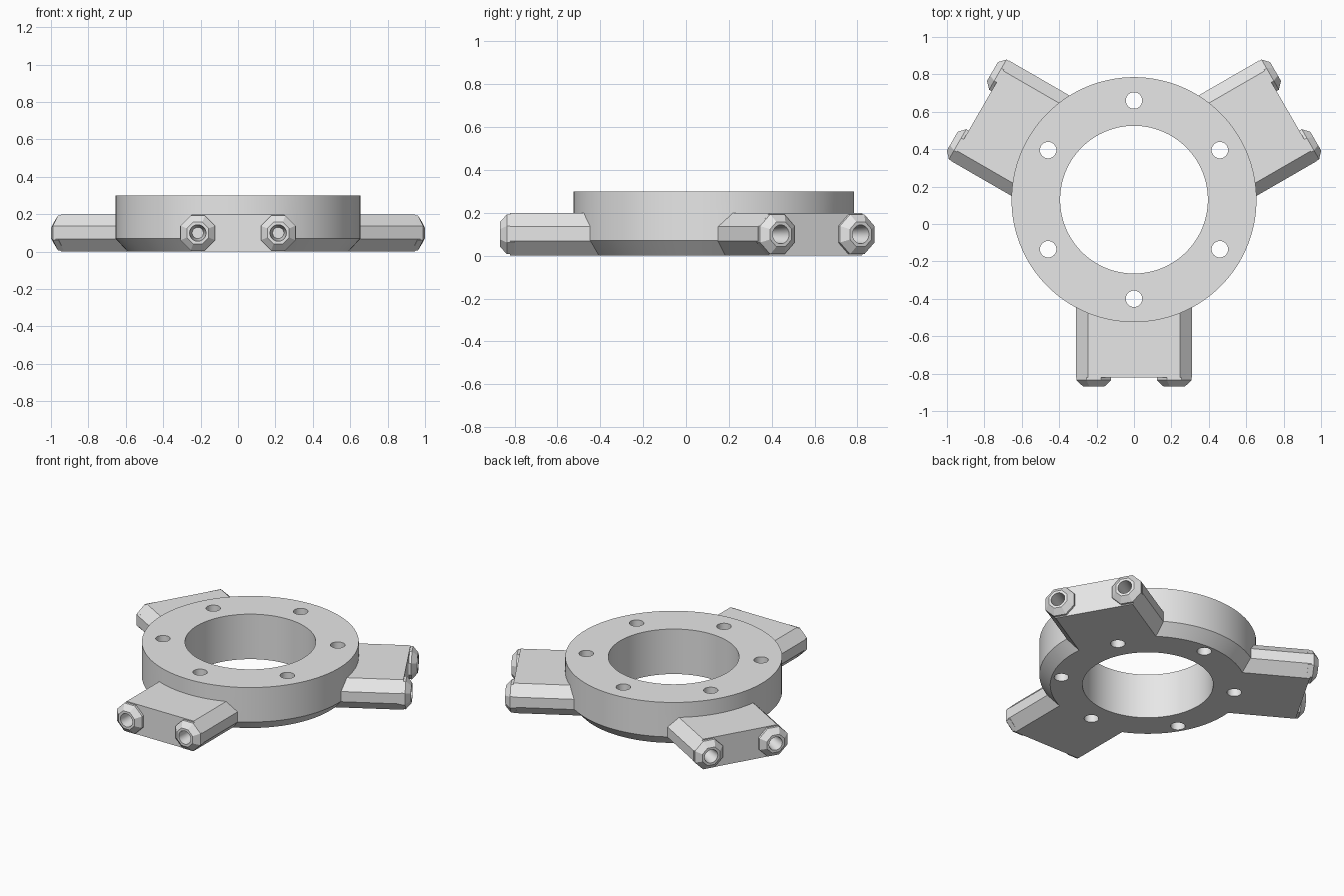
import bpy, bmesh
from math import pi, cos
from mathutils import Matrix, Vector

cube = bpy.data.objects.get("Cube")
if cube:
    bpy.data.objects.remove(cube, do_unlink=True)

CENTRE = Matrix.Translation((0, 0.13, 0))
ARM_END, FITTING_X, MID_Z = 0.95, 0.215, 0.1

grey = bpy.data.materials.new("light_grey")
grey.use_nodes = True
grey.diffuse_color = (0.8, 0.8, 0.8, 1)
grey.node_tree.nodes["Principled BSDF"].inputs["Base Color"].default_value = grey.diffuse_color


def loft(name, sections, matrix):
    """Closed solid through matching loops of points."""
    bm = bmesh.new()
    loops = [[bm.verts.new(p) for p in s] for s in sections]
    n = len(loops[0])
    for a, b in zip(loops, loops[1:]):
        for i in range(n):
            j = (i + 1) % n
            bm.faces.new((a[i], a[j], b[j], b[i]))
    bm.faces.new(loops[0])
    bm.faces.new(loops[-1])
    bmesh.ops.recalc_face_normals(bm, faces=bm.faces)
    bm.transform(matrix)
    mesh = bpy.data.meshes.new(name)
    bm.to_mesh(mesh)
    bm.free()
    mesh.materials.append(grey)
    obj = bpy.data.objects.new(name, mesh)
    bpy.context.collection.objects.link(obj)
    return obj


def turned(name, profile, sides, matrix):
    """Solid of revolution from (radius, height) pairs."""
    sections = []
    for r, z in profile:
        sections.append([Matrix.Rotation((i + 0.5) * 2 * pi / sides, 3, "Z") @ Vector((r, 0, z))
                         for i in range(sides)])
    return loft(name, sections, matrix)


def select_only(obj):
    bpy.ops.object.select_all(action="DESELECT")
    obj.select_set(True)
    bpy.context.view_layer.objects.active = obj


def combine(obj, tool, operation, keep=False):
    select_only(obj)
    mod = obj.modifiers.new("combine", "BOOLEAN")
    mod.operation, mod.solver, mod.object = operation, "EXACT", tool
    bpy.ops.object.modifier_apply(modifier=mod.name)
    if not keep:
        bpy.data.objects.remove(tool, do_unlink=True)


# Ring body with a chamfered lower rim
body = turned("ring_body", [(0.59, 0), (0.655, 0.07), (0.655, 0.3)], 96, CENTRE)

# Three arms with chamfered long edges
half, flat, low, high, top = 0.31, 0.247, 0.068, 0.136, 0.2
outline = [(flat, 0), (half, low), (half, high), (flat, top)]
outline += [(-x, z) for x, z in reversed(outline)]
turns = [CENTRE @ Matrix.Rotation(k * 2 * pi / 3, 4, "Z") for k in range(3)]
for turn in turns:
    arm = loft("arm", [[(x, -y, z) for x, z in outline] for y in (0.45, ARM_END)], turn)
    combine(body, arm, "UNION")

# Central bore and six bolt holes
combine(body, turned("bore", [(0.395, -0.1), (0.395, 0.4)], 96, CENTRE), "DIFFERENCE")
for k in range(6):
    place = CENTRE @ Matrix.Rotation(k * pi / 3, 4, "Z") @ Matrix.Translation((0, 0.53, 0))
    combine(body, turned("bolt_hole", [(0.044, -0.1), (0.044, 0.4)], 32, place), "DIFFERENCE")

# Tapered eight-sided fittings with round sockets on the arm ends
fittings = []
scale = 1 / cos(pi / 8)
for k, turn in enumerate(turns):
    for side, x in (("left", FITTING_X), ("right", -FITTING_X)):
        place = turn @ Matrix.Translation((x, -ARM_END, MID_Z)) @ Matrix.Rotation(pi / 2, 4, "X")
        shape = [(0.093 * scale, -0.02), (0.093 * scale, 0.015), (0.058 * scale, 0.048)]
        fitting = turned(f"{side}_fitting_{k + 1}", shape, 8, place)
        socket = turned("socket", [(0.03, -0.1), (0.045, 0.06)], 32, place)
        combine(fitting, socket, "DIFFERENCE", keep=True)
        combine(body, socket, "DIFFERENCE")
        fittings.append(fitting)

# Smooth the round walls, keep the edges crisp
for obj in [body] + fittings:
    select_only(obj)
    bpy.ops.object.shade_smooth_by_angle(angle=pi / 9)
